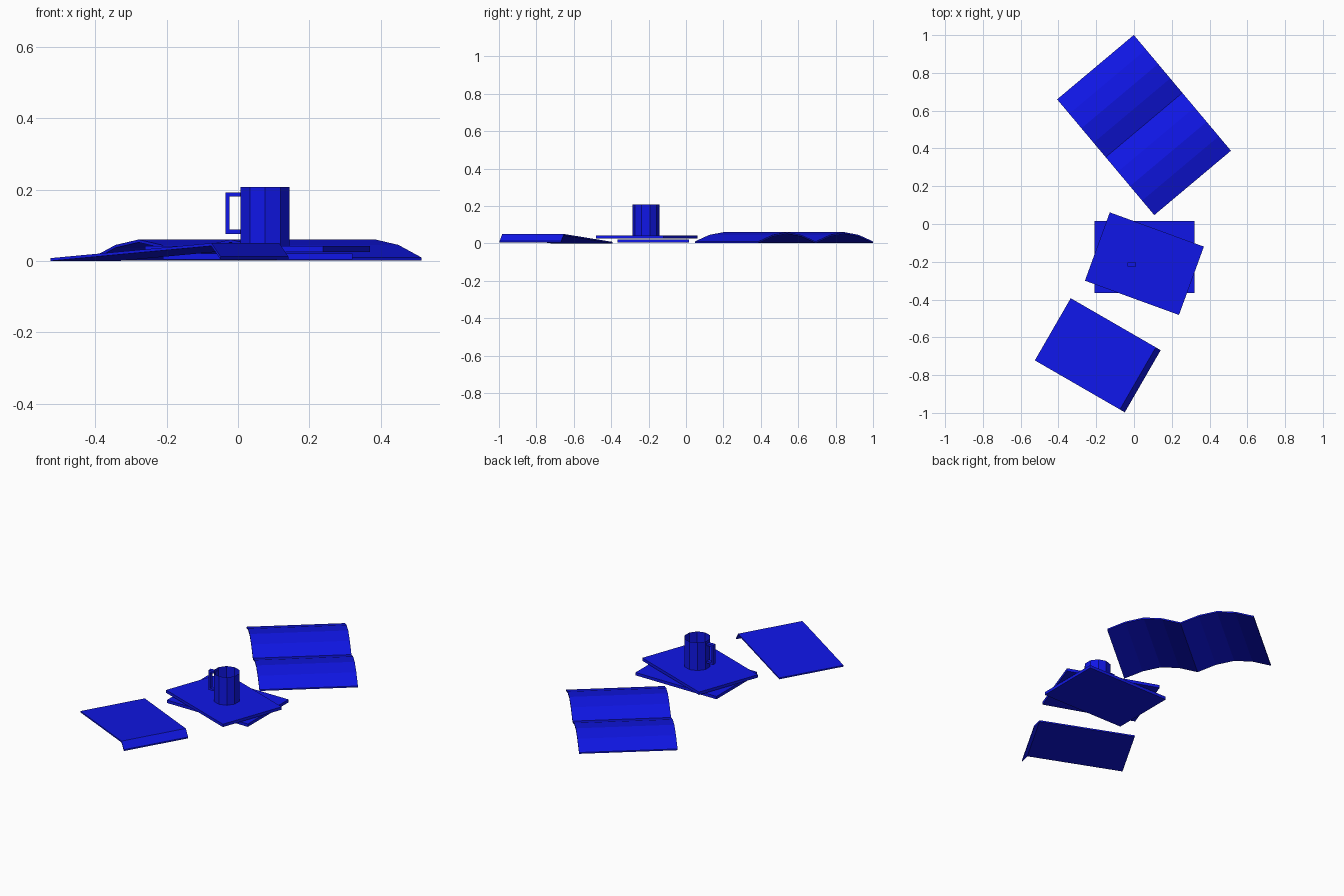
import bpy, bmesh, math
from mathutils import Vector

if "Cube" in bpy.data.objects:
    bpy.data.objects.remove(bpy.data.objects["Cube"])

mat = bpy.data.materials.new("blue")
mat.diffuse_color = (0.005, 0.008, 0.8, 1)
mat.use_nodes = True
mat.node_tree.nodes["Principled BSDF"].inputs["Base Color"].default_value = mat.diffuse_color


def finish(name, bm):
    bmesh.ops.recalc_face_normals(bm, faces=bm.faces)
    me = bpy.data.meshes.new(name)
    bm.to_mesh(me)
    bm.free()
    me.materials.append(mat)
    ob = bpy.data.objects.new(name, me)
    bpy.context.collection.objects.link(ob)
    return ob


def sheet(name, origin, angle, width, profile, t=0.008):
    """Closed thin sheet: profile of (s, top z) swept sideways by width."""
    bm = bmesh.new()
    outline = profile + [(s, z - t) for s, z in reversed(profile)]
    a = [bm.verts.new((s, 0, z)) for s, z in outline]
    b = [bm.verts.new((s, width, z)) for s, z in outline]
    n, m = len(outline), len(profile)
    for i in range(n):
        j = (i + 1) % n
        bm.faces.new((a[i], a[j], b[j], b[i]))
    for row in (a, b):
        for i in range(m - 1):
            bm.faces.new((row[i], row[i + 1], row[n - 2 - i], row[n - 1 - i]))
    ob = finish(name, bm)
    ob.location = (*origin, 0)
    ob.rotation_euler.z = math.radians(angle)
    return ob


def box(name, center, size, angle=0):
    bm = bmesh.new()
    bmesh.ops.create_cube(bm, size=1)
    bmesh.ops.scale(bm, vec=size, verts=bm.verts)
    ob = finish(name, bm)
    ob.location = center
    ob.rotation_euler.z = math.radians(angle)
    return ob


# open magazine lying face down: two arched halves
half = [(0, 0.010), (0.10, 0.045), (0.20, 0.060), (0.30, 0.045)]
arches = half + [(s + 0.40, z) for s, z in half] + [(0.80, 0.010)]
sheet("open_magazine", (-0.407, 0.66), -50, 0.53, arches)

# half-raised magazine with folded spine
sheet("raised_magazine", (-0.525, -0.722), -30, 0.38,
      [(0, 0.008), (0.52, 0.050), (0.55, 0.012)])

# two stacked closed magazines
box("lower_magazine", (0.055, -0.175, 0.0125), (0.53, 0.38, 0.017))
box("upper_magazine", (0.055, -0.21, 0.034), (0.53, 0.385, 0.017), -20)

# mug: open thin-walled cup
MX, MY = 0.076, -0.215
bm = bmesh.new()
bmesh.ops.create_cone(bm, cap_ends=True, segments=10, radius1=0.072,
                      radius2=0.072, depth=0.165)
top = [f for f in bm.faces if f.normal.z > 0.9]
bmesh.ops.delete(bm, geom=top, context='FACES_ONLY')
mug = finish("mug", bm)
mug.location = (MX, MY, 0.125)

# mug handle: three bars
box("handle_top", (-0.012, MY, 0.186), (0.045, 0.022, 0.012))
box("handle_bottom", (-0.012, MY, 0.082), (0.045, 0.022, 0.012))
box("handle_grip", (-0.029, MY, 0.134), (0.011, 0.022, 0.116))
